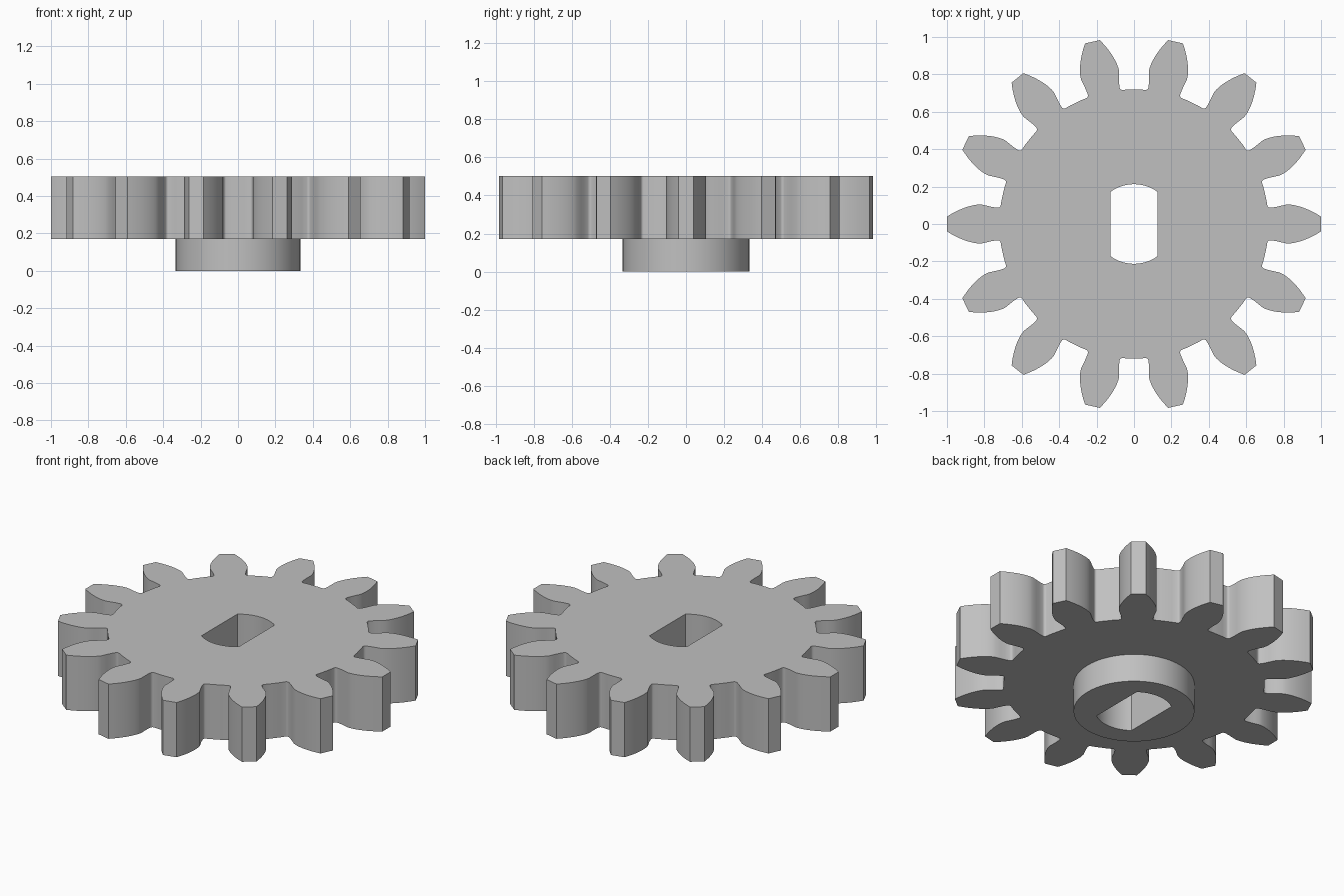
import bpy, bmesh
from math import pi, sin, cos, tan, acos, asin, radians

if "Cube" in bpy.data.objects:
    bpy.data.objects.remove(bpy.data.objects["Cube"])

TEETH = 14
TIP_R, PITCH_R, BASE_R, ROOT_R = 1.0, 0.875, 0.822, 0.7195
Z_TOP, Z_WHEEL, Z_FOOT = 0.503, 0.17, 0.0
HUB_R, BORE_R, BORE_HALF = 0.333, 0.213, 0.125


def polar(r, a):
    return (r * cos(a), r * sin(a))


def tooth_flank():
    """(radius, half angle) pairs from the root gap out to the tooth tip."""
    pts = [(ROOT_R, radians(10.3)), (ROOT_R, radians(7.8)), (0.7225, radians(7.25)),
           (0.728, radians(6.92)), (0.736, radians(6.8)), (0.764, radians(6.84)),
           (0.79, radians(7.05))]
    base_angle = pi / (2 * TEETH) + tan(radians(20)) - radians(20)
    steps = 9
    for i in range(steps + 1):
        r = BASE_R + (TIP_R - BASE_R) * i / steps
        p = acos(BASE_R / r)
        pts.append((r, base_angle - (tan(p) - p)))
    return pts


def gear_outline():
    flank = tooth_flank()
    out = []
    for t in range(TEETH):
        mid = 2 * pi * t / TEETH
        out += [polar(r, mid - a) for r, a in flank]
        out += [polar(r, mid + a) for r, a in reversed(flank)]
    return out


def circle_outline(r, n=72):
    return [polar(r, 2 * pi * i / n) for i in range(n)]


def bore_outline(n=14):
    """Round bore with two flats facing the sides."""
    a0 = acos(BORE_HALF / BORE_R)
    arc = [polar(BORE_R, a0 + (pi - 2 * a0) * i / n) for i in range(n + 1)]
    return arc + [(-x, -y) for x, y in arc]


bm = bmesh.new()


def loop(points, z):
    vs = [bm.verts.new((x, y, z)) for x, y in points]
    es = [bm.edges.new((vs[i - 1], vs[i])) for i in range(len(vs))]
    return vs, es


def wall(a, b):
    for i in range(len(a[0])):
        bm.faces.new((a[0][i - 1], a[0][i], b[0][i], b[0][i - 1]))


def ring_cap(outer, inner):
    bmesh.ops.triangle_fill(bm, use_beauty=True, edges=outer[1] + inner[1])


# Toothed wheel, hub and bore as one closed solid
teeth_top, teeth_low = (loop(gear_outline(), z) for z in (Z_TOP, Z_WHEEL))
hub_top, hub_low = (loop(circle_outline(HUB_R), z) for z in (Z_WHEEL, Z_FOOT))
bore_top, bore_low = (loop(bore_outline(), z) for z in (Z_TOP, Z_FOOT))
ring_cap(teeth_top, bore_top)
ring_cap(teeth_low, hub_top)
ring_cap(hub_low, bore_low)
wall(teeth_top, teeth_low)
wall(hub_top, hub_low)
wall(bore_top, bore_low)
bmesh.ops.recalc_face_normals(bm, faces=bm.faces[:])

mesh = bpy.data.meshes.new("spur_gear")
bm.to_mesh(mesh)
bm.free()
gear = bpy.data.objects.new("spur_gear", mesh)
bpy.context.collection.objects.link(gear)

# Plain grey
grey = bpy.data.materials.new("light_grey")
grey.use_nodes = True
colour = (0.53, 0.53, 0.53, 1)
grey.diffuse_color = colour
grey.node_tree.nodes["Principled BSDF"].inputs["Base Color"].default_value = colour
mesh.materials.append(grey)

# Smooth flanks and cylinders, crisp rims
bpy.ops.object.select_all(action="DESELECT")
gear.select_set(True)
bpy.context.view_layer.objects.active = gear
bpy.ops.object.shade_smooth_by_angle(angle=radians(35))
